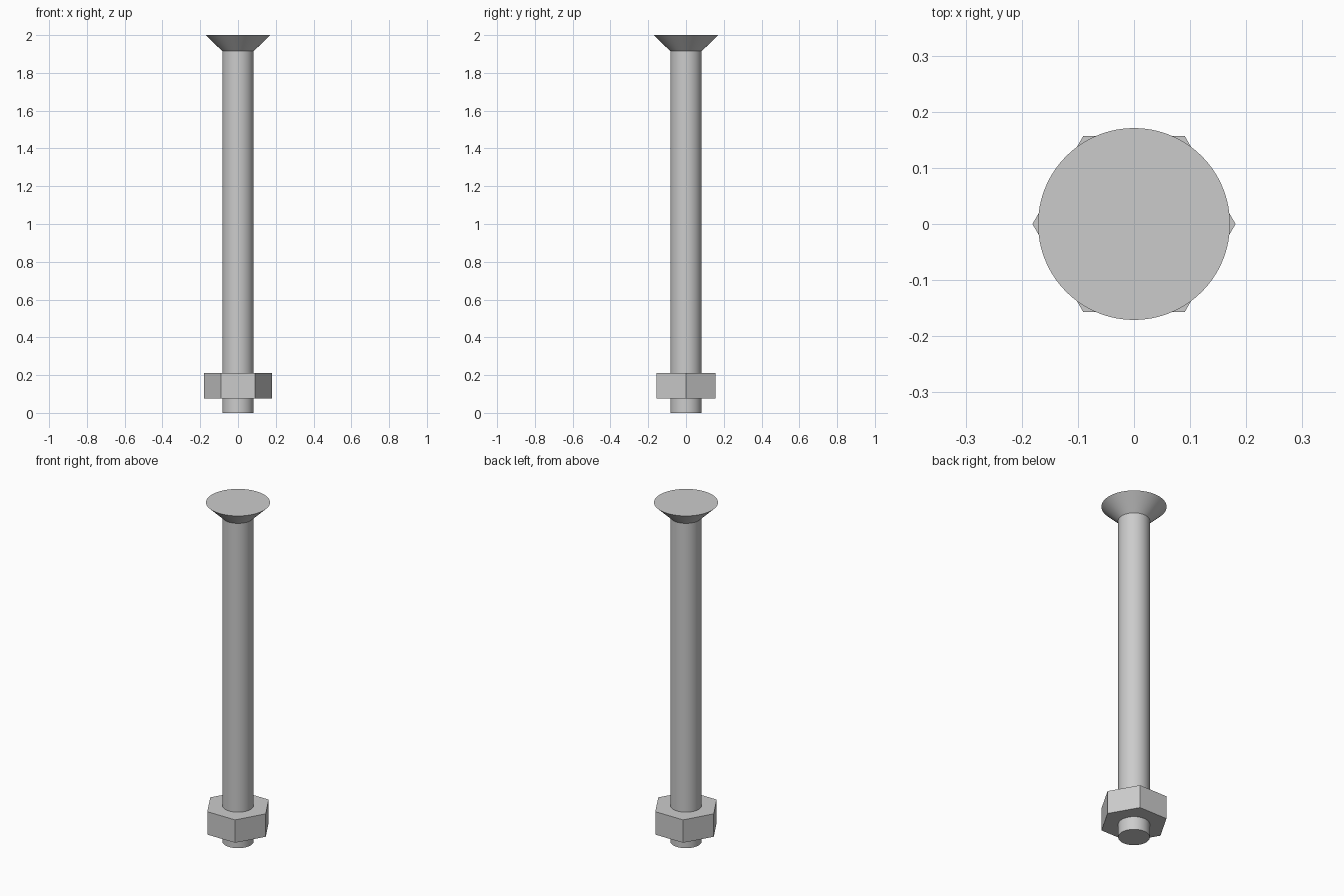
import bpy
import bmesh
from math import cos, sin, pi, radians

cube = bpy.data.objects.get("Cube")
if cube:
    bpy.data.objects.remove(cube)

SEGMENTS = 72
SHAFT_RADIUS = 0.083
HEAD_RADIUS = 0.171
NUT_RADIUS = 0.181

steel = bpy.data.materials.new("steel grey")
steel.use_nodes = True
steel.diffuse_color = (0.6, 0.6, 0.6, 1)
steel.node_tree.nodes["Principled BSDF"].inputs["Base Color"].default_value = (0.6, 0.6, 0.6, 1)


def circle(radius):
    return lambda angle: radius


def hexagon(radius):
    """Outline of a hexagon with corners on the x axis."""
    return lambda angle: radius * cos(pi / 6) / cos(angle % (pi / 3) - pi / 6)


def lathe(name, profile, closed=False):
    """Stack (outline, height) rings; cap the ends, or join last ring to first."""
    bm = bmesh.new()
    rings = []
    for outline, z in profile:
        angles = [2 * pi * i / SEGMENTS for i in range(SEGMENTS)]
        rings.append([bm.verts.new((outline(a) * cos(a), outline(a) * sin(a), z))
                      for a in angles])
    pairs = list(zip(rings, rings[1:]))
    if closed:
        pairs.append((rings[-1], rings[0]))
    else:
        bm.faces.new(rings[0])
        bm.faces.new(rings[-1])
    for low, high in pairs:
        for i in range(SEGMENTS):
            j = (i + 1) % SEGMENTS
            bm.faces.new((low[i], low[j], high[j], high[i]))
    bmesh.ops.recalc_face_normals(bm, faces=bm.faces)
    # Merge the flat strips into clean single faces
    bmesh.ops.dissolve_limit(bm, angle_limit=radians(0.5), verts=bm.verts, edges=bm.edges)
    mesh = bpy.data.meshes.new(name)
    bm.to_mesh(mesh)
    bm.free()
    mesh.materials.append(steel)
    obj = bpy.data.objects.new(name, mesh)
    bpy.context.collection.objects.link(obj)
    bpy.ops.object.select_all(action="DESELECT")
    obj.select_set(True)
    bpy.context.view_layer.objects.active = obj
    bpy.ops.object.shade_smooth_by_angle(angle=radians(30))
    return obj


# Countersunk bolt: plain shaft flaring into a flat conical head
lathe("bolt", [(circle(SHAFT_RADIUS), 0), (circle(SHAFT_RADIUS), 1.915),
               (circle(HEAD_RADIUS), 2)])

# Hexagonal nut bored to fit the shaft
lathe("hex_nut", [(hexagon(NUT_RADIUS), 0.077), (hexagon(NUT_RADIUS), 0.212),
                  (circle(SHAFT_RADIUS), 0.212), (circle(SHAFT_RADIUS), 0.077)],
      closed=True)
